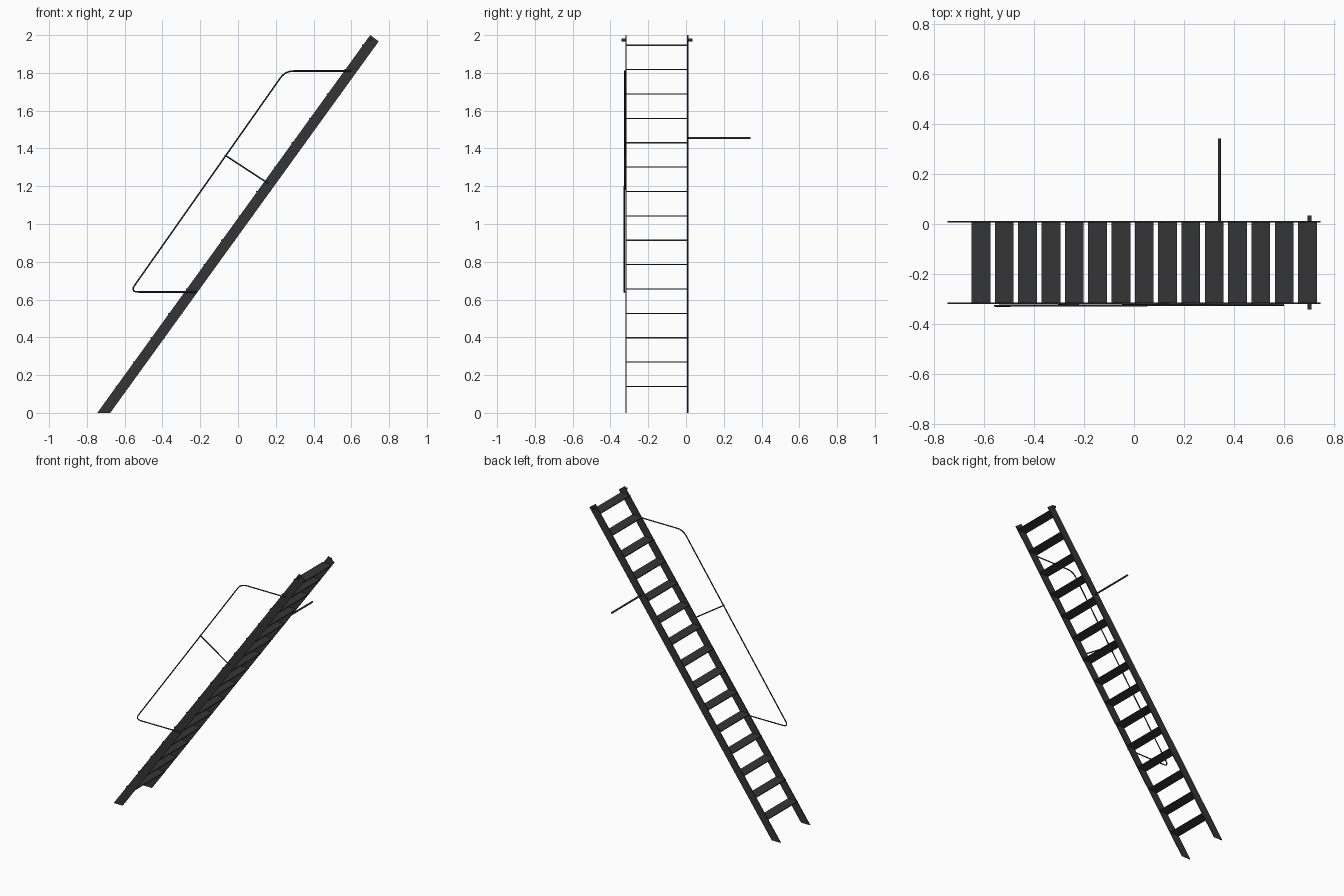
import bpy
from mathutils import Vector

cube = bpy.data.objects.get("Cube")
if cube:
    bpy.data.objects.remove(cube, do_unlink=True)

# Single dark painted-steel colour
paint = bpy.data.materials.new("charcoal_metal")
paint.use_nodes = True
colour = (0.036, 0.036, 0.036, 1)
paint.diffuse_color = colour
paint.node_tree.nodes["Principled BSDF"].inputs["Base Color"].default_value = colour

RUN = 0.7225                 # x travelled per unit of height
FOOT = -0.745                # lower outer corner of the ladder
WIDTH = 0.0685               # horizontal width of a side beam
Y_FRONT, Y_BACK = -0.317, 0.009
THICK = 0.006


def centre_x(z):
    return FOOT + RUN * z + WIDTH / 2


def add_object(name, data):
    obj = bpy.data.objects.new(name, data)
    bpy.context.collection.objects.link(obj)
    data.materials.append(paint)
    return obj


def plate(name, profile, y0, y1):
    """Extrude an x-z outline from y0 to y1."""
    n = len(profile)
    verts = [(x, y, z) for y in (y0, y1) for x, z in profile]
    faces = [list(range(n)), list(range(2 * n - 1, n - 1, -1))]
    faces += [[i, i + n, (i + 1) % n + n, (i + 1) % n] for i in range(n)]
    mesh = bpy.data.meshes.new(name)
    mesh.from_pydata(verts, [], faces)
    return add_object(name, mesh)


def tube(name, points, radius):
    """Round bar along a path."""
    curve = bpy.data.curves.new(name, "CURVE")
    curve.dimensions = "3D"
    curve.bevel_depth = radius
    curve.bevel_resolution = 2
    curve.use_fill_caps = True
    spline = curve.splines.new("POLY")
    spline.points.add(len(points) - 1)
    for p, co in zip(spline.points, points):
        p.co = (*co, 1)
    return add_object(name, curve)


def rounded(points, radius, steps=5):
    """Replace the inner corners of a path with smooth bends."""
    pts = [Vector(p) for p in points]
    path = [pts[0]]
    for a, b, c in zip(pts, pts[1:], pts[2:]):
        p = b + (a - b).normalized() * radius
        q = b + (c - b).normalized() * radius
        for i in range(steps + 1):
            t = i / steps
            path.append(p * (1 - t) ** 2 + b * 2 * t * (1 - t) + q * t * t)
    return path + [pts[-1]]


# Side beams: level cut at the floor, square cut at the top
beam = [(FOOT, 0), (FOOT + WIDTH, 0), (0.745, 1.967), (0.70, 2.0)]
for side, y in (("front", Y_FRONT), ("back", Y_BACK)):
    plate(side + "_beam", beam, y - THICK / 2, y + THICK / 2)

# Level treads
for i in range(15):
    z = 0.14 + i * 0.129
    x = centre_x(z) - 0.002
    h, w = 0.003, 0.0375
    plate(f"tread_{i + 1}", [(x - w, z - h), (x + w, z - h), (x + w, z + h), (x - w, z + h)],
          Y_FRONT, Y_BACK)

# Short pegs at the top ends
for side, y0, y1 in (("front", -0.342, Y_FRONT), ("back", Y_BACK, 0.034)):
    tube(side + "_peg", [(0.702, y0, 1.975), (0.702, y1, 1.975)], 0.008)

# Bar reaching out from the back beam
tube("side_bar", [(0.341, Y_BACK, 1.455), (0.341, 0.342, 1.455)], 0.006)

# Bent handrail with its middle brace
rail = [(0.60, -0.323, 1.81), (0.25, -0.324, 1.81), (-0.572, -0.327, 0.64), (-0.22, -0.324, 0.64)]
tube("handrail", rounded(rail, 0.045), 0.004)
tube("handrail_brace", [(-0.07, -0.325, 1.365), (0.16, -0.322, 1.215)], 0.004)
